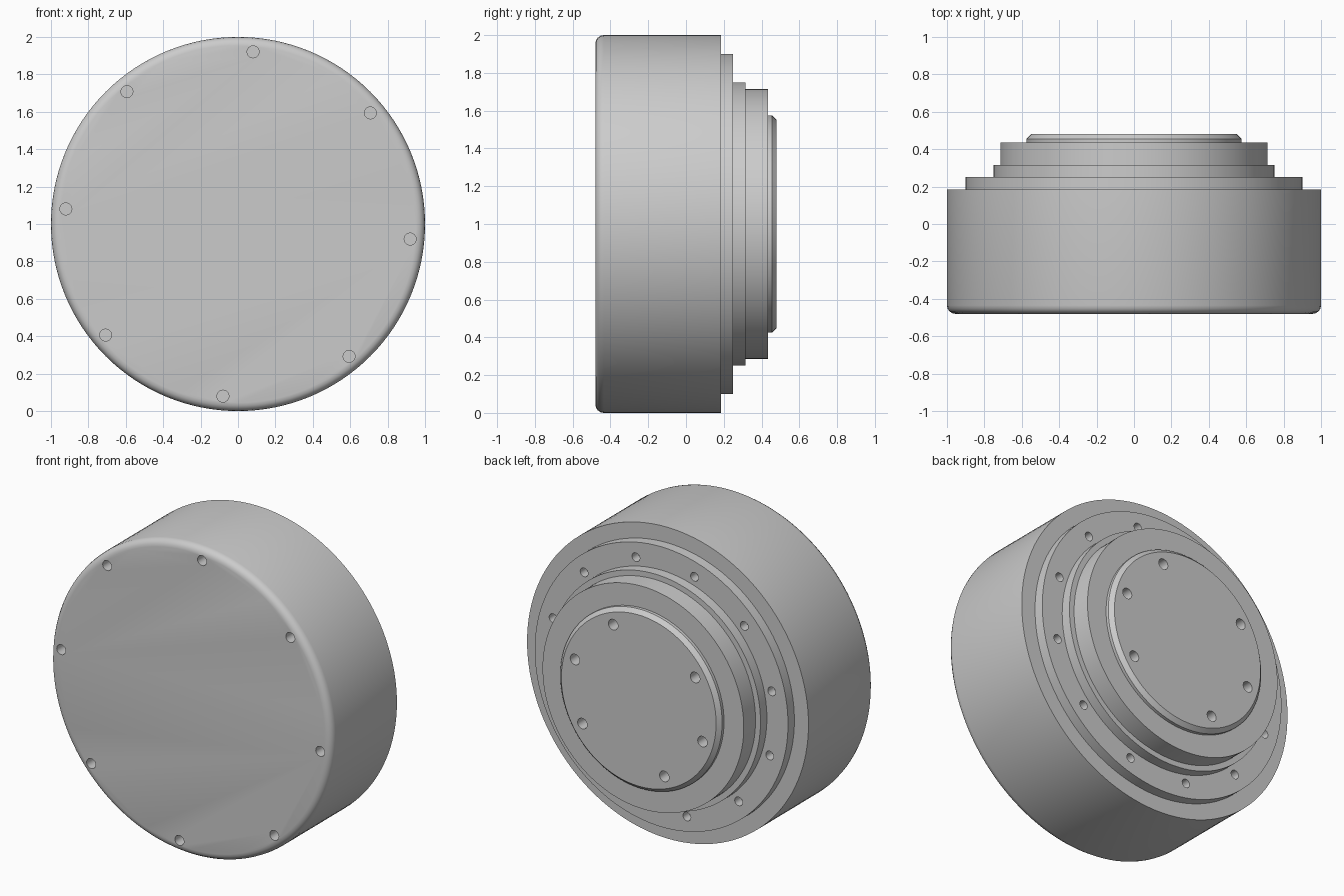
import bpy
import bmesh
from math import sin, cos, pi, radians
from mathutils import Matrix, Vector

default = bpy.data.objects.get("Cube")
if default:
    bpy.data.objects.remove(default, do_unlink=True)

CENTRE_Z = 1.0

grey = bpy.data.materials.new("plain_grey")
grey.use_nodes = True
grey.diffuse_color = (0.6, 0.6, 0.6, 1)
grey.node_tree.nodes["Principled BSDF"].inputs["Base Color"].default_value = (0.6, 0.6, 0.6, 1)


def new_object(name, bm):
    bmesh.ops.recalc_face_normals(bm, faces=bm.faces)
    mesh = bpy.data.meshes.new(name)
    bm.to_mesh(mesh)
    bm.free()
    mesh.materials.append(grey)
    obj = bpy.data.objects.new(name, mesh)
    bpy.context.collection.objects.link(obj)
    return obj


def turned_part(name, profile, sides=128):
    """Solid turned around the y axis from (radius, y) points, capped at both ends."""
    bm = bmesh.new()
    rings = []
    for r, y in profile:
        rings.append([bm.verts.new((r * cos(2 * pi * i / sides), y,
                                    CENTRE_Z + r * sin(2 * pi * i / sides)))
                      for i in range(sides)])
    for a, b in zip(rings, rings[1:]):
        for i in range(sides):
            j = (i + 1) % sides
            bm.faces.new((a[i], a[j], b[j], b[i]))
    bm.faces.new(rings[0])
    bm.faces.new(rings[-1])
    return new_object(name, bm)


def drill(obj, angles, circle_radius, hole_radius, face_y, depth):
    """Cut a circle of blind holes into the face at face_y."""
    bm = bmesh.new()
    for angle in angles:
        a = radians(angle)
        place = Matrix.Translation(Vector((circle_radius * cos(a), face_y,
                                           CENTRE_Z + circle_radius * sin(a))))
        bmesh.ops.create_cone(bm, cap_ends=True, segments=24, radius1=hole_radius,
                              radius2=hole_radius, depth=2 * depth,
                              matrix=place @ Matrix.Rotation(pi / 2, 4, "X"))
    cutter = new_object("hole_cutter", bm)
    cutter.hide_render = True
    mod = obj.modifiers.new("holes", "BOOLEAN")
    mod.operation = "DIFFERENCE"
    mod.solver = "EXACT"
    mod.object = cutter
    bpy.context.view_layer.objects.active = obj
    bpy.ops.object.modifier_apply(modifier=mod.name)
    bpy.data.objects.remove(cutter, do_unlink=True)


# Main drum with a rounded front rim
rim = 0.045
rounded = [(1 - rim + rim * sin(t * pi / 8), -0.48 + rim - rim * cos(t * pi / 8))
           for t in range(5)]
drum = turned_part("drum_housing", rounded + [(1, 0.185)])
drill(drum, [85 + 45 * k for k in range(8)], 0.924, 0.032, -0.48, 0.08)

# Stepped hub: flange, collar, ring and chamfered cap
hub = turned_part("stepped_hub", [
    (0.9, 0.15), (0.9, 0.25),
    (0.75, 0.25), (0.75, 0.315),
    (0.715, 0.315), (0.715, 0.435),
    (0.575, 0.435), (0.575, 0.455), (0.55, 0.48)])
drill(hub, [17 + 30 * k for k in range(12)], 0.805, 0.028, 0.25, 0.06)
drill(hub, [17.5, 67.5, 147.5, 197.5, 247.5, 327.5], 0.475, 0.034, 0.48, 0.1)

# Smooth walls with crisp steps
bpy.ops.object.select_all(action="DESELECT")
for obj in (drum, hub):
    obj.select_set(True)
bpy.context.view_layer.objects.active = drum
bpy.ops.object.shade_smooth_by_angle(angle=radians(30))
